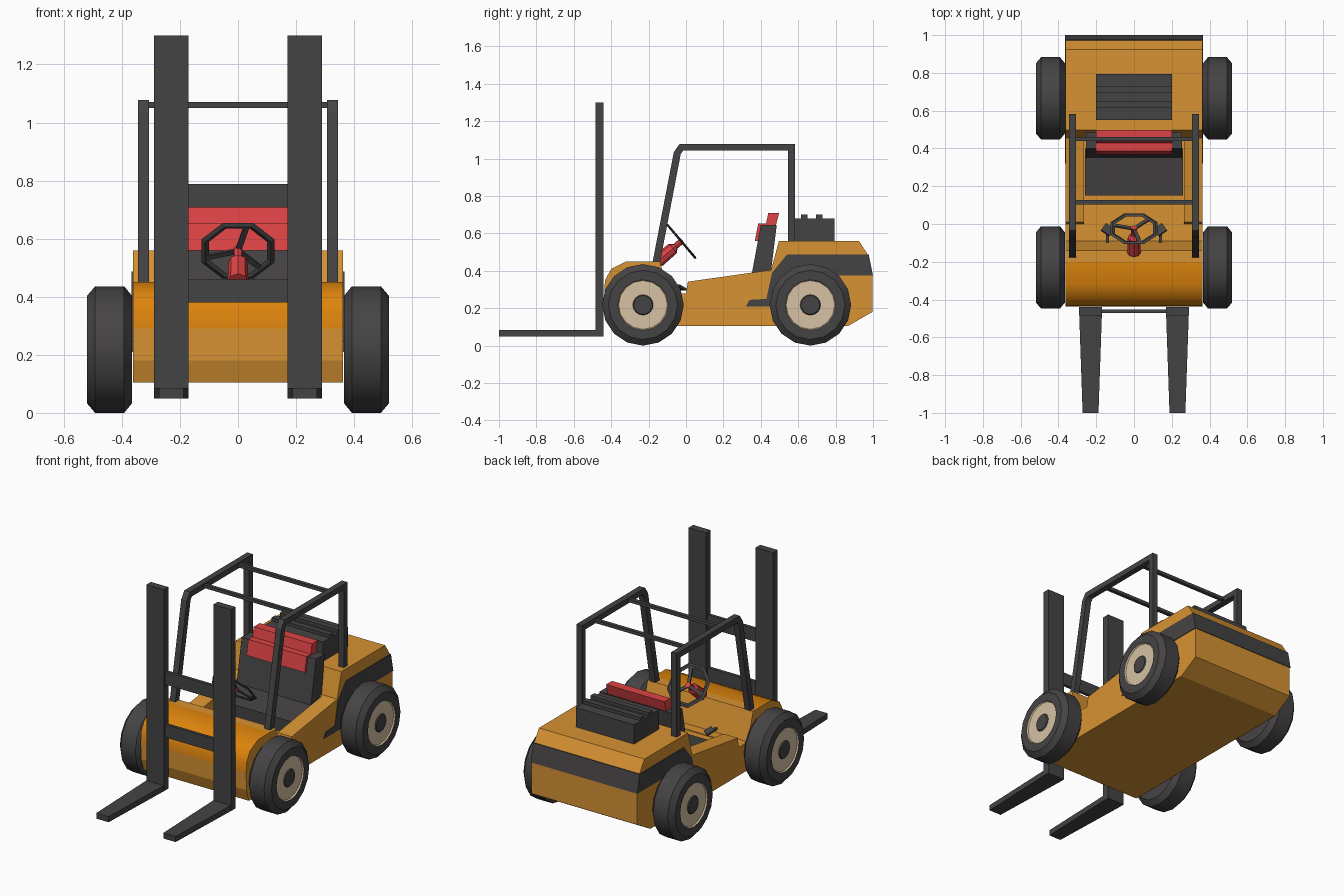
import bpy, bmesh, math
from mathutils import Matrix, Vector

if "Cube" in bpy.data.objects:
    bpy.data.objects.remove(bpy.data.objects["Cube"])


def material(name, rgb):
    m = bpy.data.materials.new(name)
    m.diffuse_color = (*rgb, 1)
    m.use_nodes = True
    m.node_tree.nodes["Principled BSDF"].inputs["Base Color"].default_value = m.diffuse_color
    return m


ORANGE = material("body orange", (0.68, 0.29, 0.033))
AMBER = material("cowl amber", (0.72, 0.23, 0.004))
DARK = material("dark grey", (0.060, 0.056, 0.056))
RED = material("red", (0.72, 0.055, 0.058))
TAN = material("hub tan", (0.68, 0.54, 0.37))


def finish(name, bm, *mats):
    bmesh.ops.recalc_face_normals(bm, faces=bm.faces)
    me = bpy.data.meshes.new(name)
    bm.to_mesh(me)
    bm.free()
    for m in mats:
        me.materials.append(m)
    ob = bpy.data.objects.new(name, me)
    bpy.context.collection.objects.link(ob)
    return ob


def prism(name, pts, x0, x1, mat, mirror=False):
    """Extrude a (y, z) profile from x0 to x1, optionally on both sides."""
    bm = bmesh.new()
    for s in (1, -1) if mirror else (1,):
        a = [bm.verts.new((s * x0, y, z)) for y, z in pts]
        b = [bm.verts.new((s * x1, y, z)) for y, z in pts]
        bm.faces.new(a)
        bm.faces.new(b)
        for i in range(len(pts)):
            j = (i + 1) % len(pts)
            bm.faces.new((a[i], a[j], b[j], b[i]))
    return finish(name, bm, mat)


def box(name, x0, x1, y0, y1, z0, z1, mat, mirror=False):
    return prism(name, [(y0, z0), (y1, z0), (y1, z1), (y0, z1)], x0, x1, mat, mirror)


def smooth(ob, deg):
    bpy.ops.object.select_all(action='DESELECT')
    ob.select_set(True)
    bpy.context.view_layer.objects.active = ob
    bpy.ops.object.shade_smooth_by_angle(angle=math.radians(deg))


# Body shell with the driver's well cut out
W = 0.362
body = prism("body", [(-0.41, 0.105), (-0.435, 0.18), (-0.437, 0.29), (-0.433, 0.35),
                      (-0.40, 0.41), (-0.32, 0.45), (-0.20, 0.45), (-0.14, 0.45),
                      (-0.09, 0.28), (0.0, 0.28), (0.01, 0.342), (0.455, 0.405),
                      (0.497, 0.56), (0.925, 0.56), (0.973, 0.485), (0.996, 0.374),
                      (0.996, 0.18), (0.866, 0.105)], -W, W, ORANGE)
body.data.materials.append(AMBER)
well = box("well_cutter", -0.265, 0.265, -0.03, 0.44, 0.275, 0.60, ORANGE)
well.hide_render = True
cut = body.modifiers.new("well", 'BOOLEAN')
cut.operation, cut.object, cut.solver = 'DIFFERENCE', well, 'EXACT'
bpy.context.view_layer.objects.active = body
bpy.ops.object.modifier_apply(modifier="well")
bpy.data.objects.remove(well)

# Rounded cowl: amber and smooth, the rest of the body stays flat
smooth(body, 45)
for p in body.data.polygons:
    cowl = p.center.y < -0.2 and p.center.z > 0.29 and abs(p.normal.x) < 0.5
    p.material_index = int(cowl)
    p.use_smooth = cowl

# Dark band: around the rear wheel, along the sides and across the back
prism("side_band", [(0.32, 0.21), (0.34, 0.245), (0.43, 0.25), (0.46, 0.39), (0.54, 0.487),
                    (0.973, 0.487), (0.997, 0.374), (0.62, 0.374), (0.53, 0.21)],
      W - 0.002, W + 0.004, DARK, True)
prism("rear_band", [(0.970, 0.487), (0.977, 0.487), (1.0, 0.374), (0.993, 0.374)],
      -W - 0.004, W + 0.004, DARK)

# Engine cover with raised slats
box("engine_cover", -0.2, 0.2, 0.55, 0.795, 0.55, 0.68, DARK)
for y in (0.615, 0.695):
    box("engine_slat", -0.2, 0.2, y, y + 0.035, 0.675, 0.70, DARK)

# Seat
prism("seat_cushion", [(0.15, 0.275), (0.15, 0.355), (0.40, 0.385), (0.40, 0.275)],
      -0.26, 0.26, DARK)
prism("seat_back", [(0.35, 0.375), (0.40, 0.645), (0.485, 0.645), (0.455, 0.40), (0.43, 0.375)],
      -0.255, 0.255, DARK)
prism("seat_back_pad", [(0.368, 0.56), (0.42, 0.56), (0.45, 0.652), (0.386, 0.652)],
      -0.2, 0.2, RED)
prism("headrest", [(0.425, 0.64), (0.48, 0.64), (0.498, 0.71), (0.44, 0.71)], -0.2, 0.2, RED)

# Roll cage and its cross bars
prism("roll_cage", [(-0.18, 0.44), (-0.065, 1.035), (-0.035, 1.078), (0.582, 1.078),
                    (0.582, 0.55), (0.546, 0.55), (0.546, 1.043), (-0.015, 1.043),
                    (-0.028, 1.025), (-0.14, 0.44)], 0.306, 0.344, DARK, True)
for y in (0.115, 0.45):
    box("cage_cross_bar", -0.31, 0.31, y - 0.011, y + 0.011, 1.05, 1.07, DARK)

# Lifting mast and tapered forks
box("mast_rail", 0.17, 0.29, -0.485, -0.44, 0.05, 1.30, DARK, True)
for z in (0.38, 0.708):
    box("mast_cross_bar", -0.18, 0.18, -0.472, -0.452, z, z + 0.08, DARK)
forks = box("fork", 0.17, 0.29, -1.0, -0.48, 0.05, 0.085, DARK, True)
for v in forks.data.vertices:
    if v.co.y < -0.9:
        v.co.x = math.copysign(0.23 + (abs(v.co.x) - 0.23) * 0.7, v.co.x)


# Wheels: (x, radius) profile turned around the axle, both sides
def wheels(name, y, n=16, r=0.218):
    prof = [(0.365, 0.0), (0.365, 0.185), (0.392, r), (0.492, r), (0.52, 0.185),
            (0.52, 0.135), (0.512, 0.13), (0.512, 0.055), (0.518, 0.05), (0.518, 0.0)]
    bm = bmesh.new()
    for s in (1, -1):
        rings = []
        for x, rad in prof:
            k = n if rad else 1
            rings.append([bm.verts.new((s * x, y + rad * math.sin(2 * math.pi * i / n),
                                        r + rad * math.cos(2 * math.pi * i / n)))
                          for i in range(k)])
        for q, (a, b) in enumerate(zip(rings, rings[1:])):
            for i in range(n):
                j = (i + 1) % n
                vs = [a[i % len(a)], a[j % len(a)], b[j % len(b)], b[i % len(b)]]
                f = bm.faces.new(list(dict.fromkeys(vs)))
                f.material_index = int(q in (5, 6))
    smooth(finish(name, bm, DARK, TAN), 30)


wheels("front_wheels", -0.23)
wheels("rear_wheels", 0.665)

# Steering wheel: octagonal rim with three spokes, tilted towards the driver
centre = Vector((0, -0.025, 0.558))
tilt = Matrix.Translation(centre) @ Matrix.Rotation(-0.87, 4, 'X')
bpy.ops.mesh.primitive_torus_add(major_segments=8, minor_segments=4,
                                 major_radius=0.122, minor_radius=0.014)
rim = bpy.context.object
rim.name = "steering_wheel_rim"
rim.data.materials.append(DARK)
rim.data.transform(tilt @ Matrix.Rotation(math.pi / 8, 4, 'Z') @ Matrix.Diagonal((1, 1, 0.45, 1)))
for deg in (-75, -195, -315):
    spoke = box("steering_spoke", 0, 0.118, -0.01, 0.01, -0.004, 0.004, DARK)
    spoke.data.transform(tilt @ Matrix.Rotation(math.radians(deg), 4, 'Z'))


# Steering column: fat base, tapered collar, thin shaft
def column(name, z0, z1, r0, r1):
    bm = bmesh.new()
    bmesh.ops.create_cone(bm, cap_ends=True, segments=8, radius1=r0, radius2=r1, depth=z1 - z0,
                          matrix=tilt @ Matrix.Translation((0, 0, (z0 + z1) / 2)))
    finish(name, bm, RED)


column("column_base", -0.165, -0.06, 0.036, 0.033)
column("column_collar", -0.06, -0.04, 0.033, 0.016)
column("column_shaft", -0.04, 0.008, 0.016, 0.016)

# Pedals
for s in (1, -1):
    pedal = box("pedal", -0.027, 0.027, -0.025, 0.025, -0.006, 0.006, DARK)
    pedal.data.transform(Matrix.Translation((s * 0.14, -0.03, 0.31)) @
                         Matrix.Rotation(s * 0.6, 4, 'Z') @ Matrix.Rotation(-0.45, 4, 'X'))
    box("pedal_arm", s * 0.132, s * 0.148, -0.10, -0.03, 0.295, 0.307, DARK)
